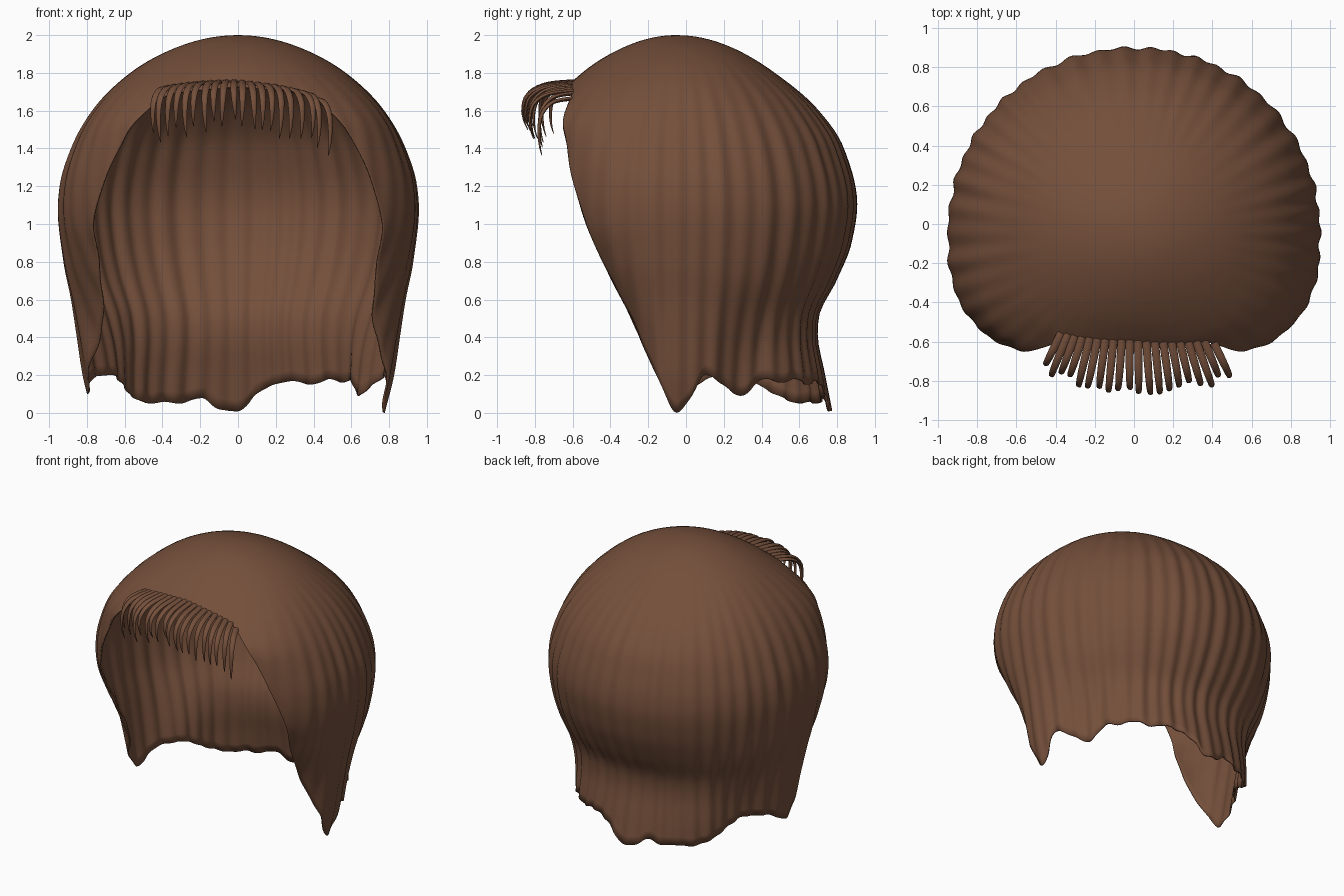
import bpy, bmesh, math, random
from mathutils import Vector

if "Cube" in bpy.data.objects:
    bpy.data.objects.remove(bpy.data.objects["Cube"])

random.seed(4)
brown = bpy.data.materials.new("chestnut brown")
brown.diffuse_color = (0.175, 0.078, 0.043, 1)
brown.use_nodes = True
brown.node_tree.nodes["Principled BSDF"].inputs["Base Color"].default_value = brown.diffuse_color


def smooth_lookup(points, x):
    """Smooth monotone interpolation through (x, value) points."""
    n = len(points)
    if x <= points[0][0]:
        return points[0][1]
    if x >= points[-1][0]:
        return points[-1][1]

    def secant(i):
        return (points[i + 1][1] - points[i][1]) / (points[i + 1][0] - points[i][0])

    def tangent(i):
        if i == 0:
            return secant(0)
        if i == n - 1:
            return secant(n - 2)
        a, b = secant(i - 1), secant(i)
        return 2 * a * b / (a + b) if a * b > 0 else 0.0

    i = max(k for k in range(n - 1) if points[k][0] <= x)
    (x0, y0), (x1, y1) = points[i], points[i + 1]
    h = x1 - x0
    t = (x - x0) / h
    return (y0 * (1 + 2 * t) * (1 - t) ** 2 + h * tangent(i) * t * (1 - t) ** 2
            + y1 * t * t * (3 - 2 * t) + h * tangent(i + 1) * t * t * (t - 1))


def by_depth(pairs):
    """Turn (z, width) pairs into a table over sqrt(depth below crown)."""
    return [(math.sqrt(2 - z), w) for z, w in pairs]


def ramp(a, b, x):
    t = min(1, max(0, (x - a) / (b - a)))
    return t * t * (3 - 2 * t)


# half widths of the hair at each height: sides, back and front
SIDE = by_depth([(2, 0), (1.95, .285), (1.8, .57), (1.6, .77), (1.4, .88), (1.2, .94),
                 (1.08, .95), (.8, .92), (.6, .88), (.4, .85), (.2, .82), (0, .77)])
BACK = by_depth([(2, 0), (1.94, .28), (1.8, .52), (1.6, .75), (1.4, .88), (1.1, .95),
                 (.9, .92), (.7, .84), (.5, .745), (.42, .74), (.2, .78), (0, .82)])
FRONT = by_depth([(2, 0), (1.94, .27), (1.8, .5), (1.7, .6), (1.5, .70), (1.2, .68),
                  (1, .64), (.8, .52), (.4, .29), (0, .2)])
# height of the cut edge around the head (degrees, 0 = right, 90 = back)
HEM = [(-90, 1.73), (-57, 1.69), (-46, 1.5), (-37, 1.2), (-32, 1.0), (-28, .8), (-15, .4),
       (-7, .18), (0, .0), (5, .07), (11, .2), (19, .15), (28, .09), (38, .18), (45, .16),
       (52, .18), (61, .15), (68, .17), (76, .15), (83, .1), (90, .01), (97, .02),
       (104, .08), (113, .05), (119, .06), (125, .05), (138, .1), (146, .16), (154, .2),
       (166, .19), (173, .14), (180, .1), (186, .19), (195, .4), (208, .8), (212, 1.0),
       (217, 1.2), (226, 1.5), (237, 1.69), (270, 1.73)]
CENTRE_Y = -0.05
PHASE = [random.uniform(0, 6.28) for _ in range(3)]


def hair_point(deg, z):
    """Point on the outer hair surface at an angle and height."""
    a = math.radians(deg)
    c, s = math.cos(a), math.sin(a)
    d = math.sqrt(max(0, 2 - z))
    if d < 1e-6:
        return Vector((0, CENTRE_Y, 2))
    n = 2.05 if s > 0 else 2 + .8 * ramp(1.95, 1.5, z)
    depth = smooth_lookup(BACK if s > 0 else FRONT, d)
    r = (abs(c / smooth_lookup(SIDE, d)) ** n + abs(s / depth) ** n) ** (-1 / n)
    # pinch behind each side lock
    for middle in (28, 152):
        r -= .075 * math.exp(-((deg - middle) / 14) ** 2) * ramp(.75, .2, z)
    # combed ridges
    ridge = math.sin(46 * a + PHASE[0] + math.sin(5 * a)) + .5 * math.sin(27 * a + PHASE[1])
    r += .0065 * ridge * ramp(1.95, 1.3, z) * (1 - .5 * ramp(.1, -.6, s))
    return Vector((r * c, CENTRE_Y + r * s, z))


def finish(bm, name):
    bmesh.ops.recalc_face_normals(bm, faces=bm.faces)
    mesh = bpy.data.meshes.new(name)
    bm.to_mesh(mesh)
    bm.free()
    mesh.materials.append(brown)
    ob = bpy.data.objects.new(name, mesh)
    bpy.context.collection.objects.link(ob)
    bpy.ops.object.select_all(action='DESELECT')
    ob.select_set(True)
    bpy.context.view_layer.objects.active = ob
    bpy.ops.object.shade_smooth_by_angle(angle=math.radians(50))
    return ob


# main hair shell: columns run from the crown to the cut edge
COLS, ROWS = 360, 56
bm = bmesh.new()
crown = bm.verts.new((0, CENTRE_Y, 2))
columns = []
for i in range(COLS):
    deg = -90 + 360 * i / COLS
    hem = smooth_lookup(HEM, deg)
    columns.append([bm.verts.new(hair_point(deg, 2 - (2 - hem) * (j / ROWS) ** 1.7))
                    for j in range(1, ROWS + 1)])
for i in range(COLS):
    p, q = columns[i], columns[(i + 1) % COLS]
    bm.faces.new((crown, p[0], q[0]))
    for j in range(ROWS - 1):
        bm.faces.new((p[j], p[j + 1], q[j + 1], q[j]))
shell = finish(bm, "hair_shell")
thick = shell.modifiers.new("thickness", 'SOLIDIFY')
thick.thickness = 0.01
thick.offset = -1

# fringe: flat tapered strands sweeping out from the forehead edge and curling down
OUT = [(0, 0), (.28, .02), (.55, .06), (.8, .17), (.96, .36), (1.0, .6), (.97, .82), (.9, 1.0)]
STRANDS, STEPS, SIDES = 20, 18, 8
OUT_T = [(k / 7, o) for k, (o, _) in enumerate(OUT)]
DROP_T = [(k / 7, d) for k, (_, d) in enumerate(OUT)]
bm = bmesh.new()
for k in range(STRANDS):
    x = -.41 + .82 * k / (STRANDS - 1)
    e = abs(x) / .41
    deg = math.degrees(math.atan2(-.57, x))
    root = hair_point(deg, smooth_lookup(HEM, deg) + .025 - .03 * e * e)
    root.y += .01
    away = Vector((x * .9, -1 + .25 * e, 0)).normalized()
    reach = .25 - .05 * e * e + random.uniform(-.025, .025)
    drop = .23 + .05 * e + random.uniform(-.04, .04)
    sway = random.uniform(-.015, .015)
    across = Vector((-away.y, away.x, 0))
    path = []
    for m in range(STEPS + 1):
        t = m / STEPS
        path.append(root + away * reach * smooth_lookup(OUT_T, t) + across * sway * t * t
                    - Vector((0, 0, drop * smooth_lookup(DROP_T, t))))
    rings = []
    for m, p in enumerate(path):
        t = m / STEPS
        along = (path[min(m + 1, STEPS)] - path[max(m - 1, 0)]).normalized()
        up = along.cross(across).normalized()
        w = .019 * (1 - t ** 2.2) + .002
        h = .009 * (1 - t ** 2) + .002
        rings.append([bm.verts.new(p + across * w * math.cos(b) + up * h * math.sin(b))
                      for b in (2 * math.pi * q / SIDES for q in range(SIDES))])
    for r0, r1 in zip(rings, rings[1:]):
        for q in range(SIDES):
            bm.faces.new((r0[q], r0[(q + 1) % SIDES], r1[(q + 1) % SIDES], r1[q]))
    bm.faces.new(rings[0])
    bm.faces.new(rings[-1])
finish(bm, "fringe_strands")
